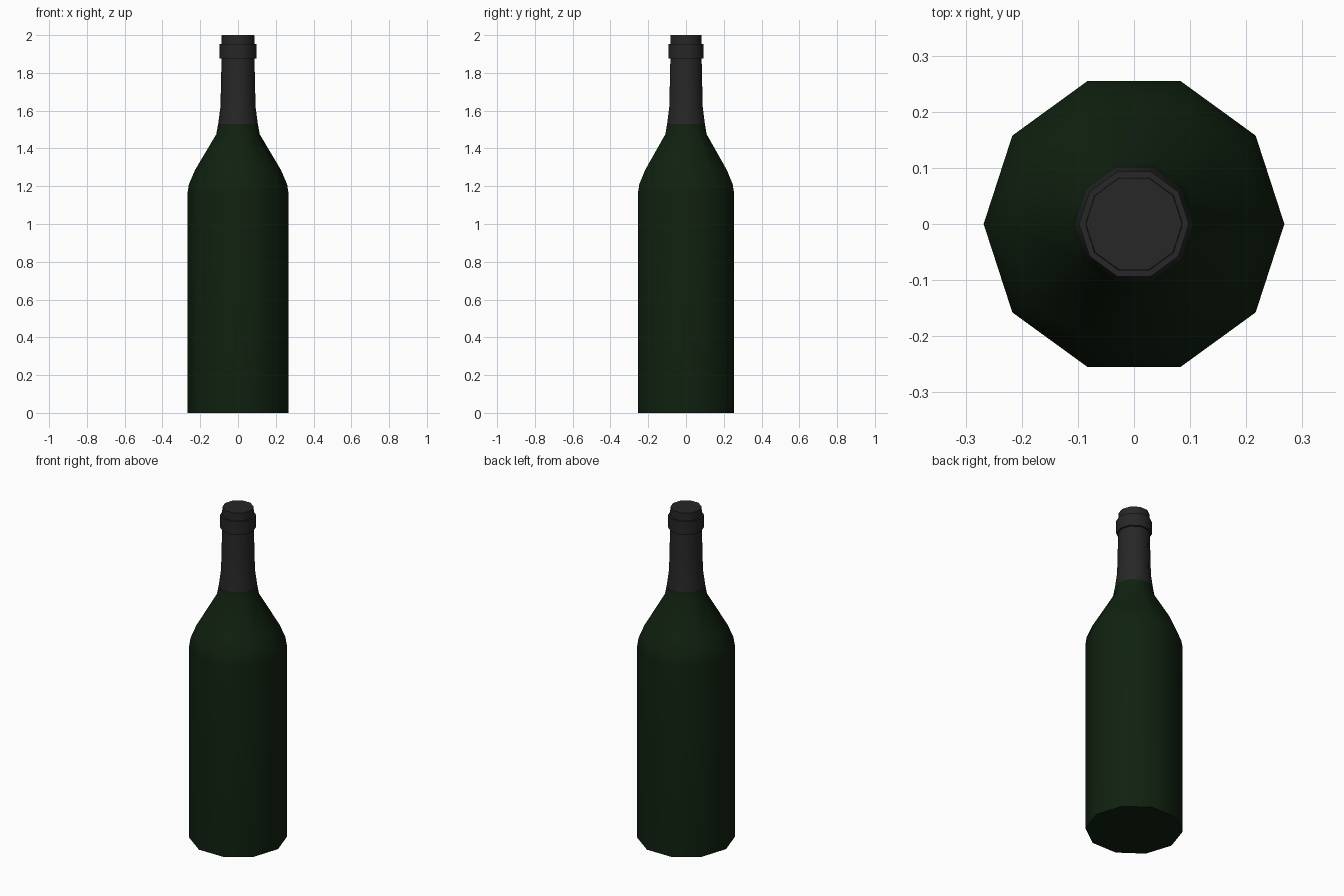
import bpy, bmesh, math

if "Cube" in bpy.data.objects:
    bpy.data.objects.remove(bpy.data.objects["Cube"])

SIDES = 10

def lathe(name, profile, color, cap_bottom=False, cap_top=False):
    """Spin a (radius, z) profile into a ten-sided smooth-shaded shell."""
    bm = bmesh.new()
    rings = []
    for r, z in profile:
        rings.append([bm.verts.new((r * math.cos(a), r * math.sin(a), z))
                      for a in (math.tau * i / SIDES for i in range(SIDES))])
    for lo, hi in zip(rings, rings[1:]):
        for i in range(SIDES):
            j = (i + 1) % SIDES
            bm.faces.new((lo[i], lo[j], hi[j], hi[i]))
    if cap_bottom:
        bm.faces.new(rings[0][::-1])
    if cap_top:
        bm.faces.new(rings[-1])
    mesh = bpy.data.meshes.new(name)
    bm.to_mesh(mesh)
    bm.free()
    obj = bpy.data.objects.new(name, mesh)
    bpy.context.collection.objects.link(obj)
    mat = bpy.data.materials.new(name + "_material")
    mat.diffuse_color = color
    mat.use_nodes = True
    mat.node_tree.nodes["Principled BSDF"].inputs["Base Color"].default_value = mat.diffuse_color
    mesh.materials.append(mat)
    bpy.ops.object.select_all(action='DESELECT')
    obj.select_set(True)
    bpy.context.view_layer.objects.active = obj
    bpy.ops.object.shade_smooth_by_angle(angle=math.radians(45))
    return obj

# Glass body: straight wall, rounded shoulder, start of the neck
lathe("glass_body",
      [(0.268, 0), (0.268, 1.16), (0.26, 1.21), (0.228, 1.285),
       (0.115, 1.475), (0.105, 1.53)],
      (0.005, 0.015, 0.005, 1), cap_bottom=True)

# Foil sleeve: tapered neck, raised collar and closed top
lathe("foil_sleeve",
      [(0.105, 1.53), (0.093, 1.62), (0.087, 1.875), (0.098, 1.875),
       (0.098, 1.953), (0.087, 1.953), (0.086, 2.0)],
      (0.02, 0.02, 0.02, 1), cap_top=True)
